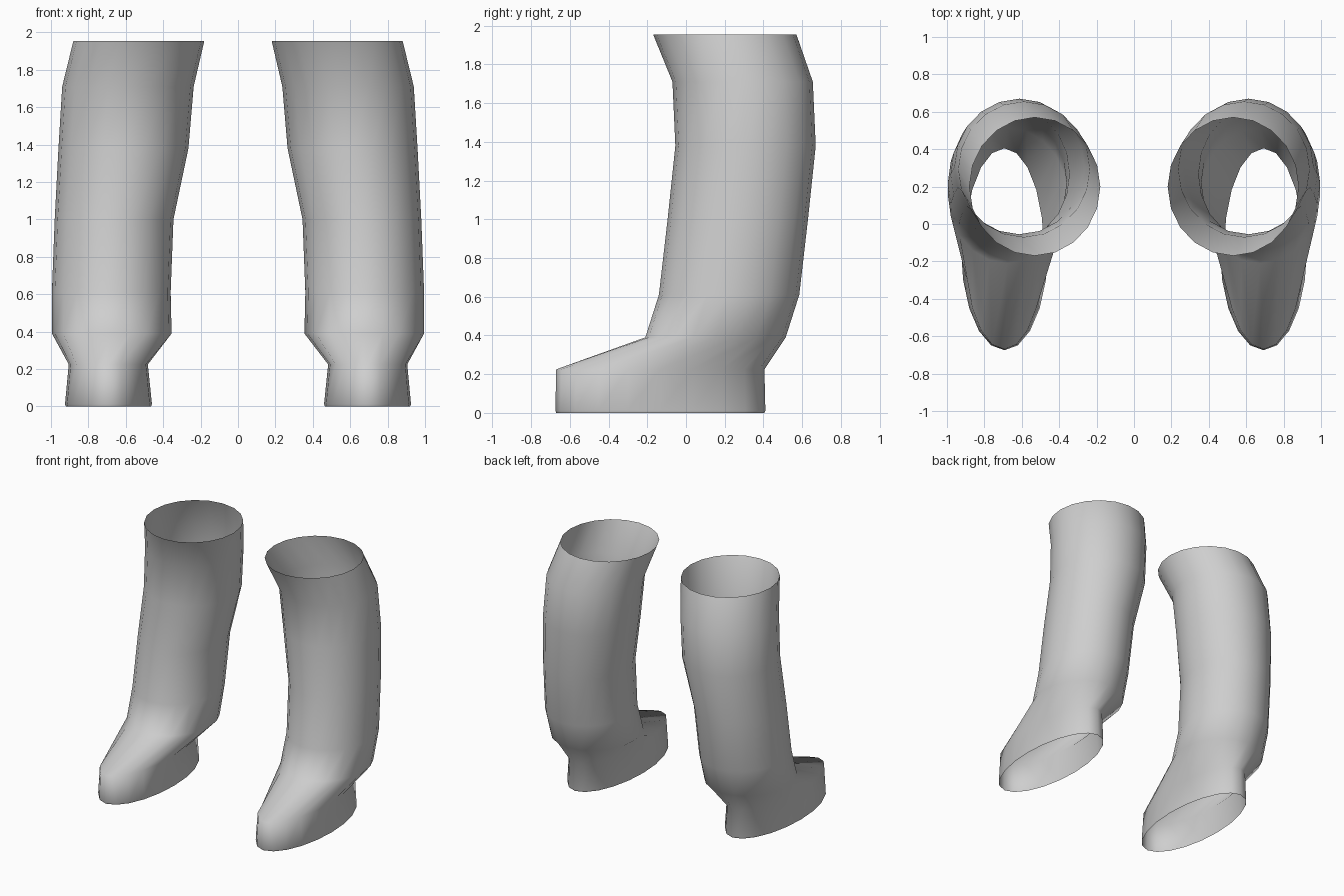
import bpy, bmesh, math

if "Cube" in bpy.data.objects:
    bpy.data.objects.remove(bpy.data.objects["Cube"])

SIDES = 20
# Ring sections from sole to cuff: z, x min, x max, y min, y max
RINGS = [
    (0.00, 0.465, 0.92, -0.67, 0.405),
    (0.012, 0.46, 0.925, -0.675, 0.41),
    (0.225, 0.482, 0.905, -0.67, 0.405),
    (0.39, 0.355, 0.995, -0.21, 0.515),
    (0.61, 0.36, 0.995, -0.14, 0.585),
    (1.00, 0.345, 0.98, -0.095, 0.63),
    (1.38, 0.265, 0.96, -0.055, 0.67),
    (1.71, 0.237, 0.94, -0.07, 0.655),
    (1.955, 0.18, 0.88, -0.17, 0.57),
]

grey = bpy.data.materials.new("light grey")
grey.diffuse_color = (0.62, 0.62, 0.62, 1)
grey.use_nodes = True
grey.node_tree.nodes["Principled BSDF"].inputs["Base Color"].default_value = grey.diffuse_color


def boot(name, side):
    """Open tube lofted through elliptical rings; side mirrors it in x."""
    bm = bmesh.new()
    loops = []
    for z, x0, x1, y0, y1 in RINGS:
        cx, cy, rx, ry = (x0 + x1) / 2, (y0 + y1) / 2, (x1 - x0) / 2, (y1 - y0) / 2
        loop = []
        for i in range(SIDES):
            a = 2 * math.pi * i / SIDES
            loop.append(bm.verts.new((side * (cx + rx * math.cos(a)), cy + ry * math.sin(a), z)))
        loops.append(loop)
    for low, high in zip(loops, loops[1:]):
        for i in range(SIDES):
            j = (i + 1) % SIDES
            quad = [low[i], low[j], high[j], high[i]]
            bm.faces.new(quad if side > 0 else quad[::-1]).smooth = True
    mesh = bpy.data.meshes.new(name)
    bm.to_mesh(mesh)
    bm.free()
    mesh.materials.append(grey)
    bpy.context.collection.objects.link(bpy.data.objects.new(name, mesh))


# Pair of boots, open at the cuff and the sole
boot("right_boot", 1)
boot("left_boot", -1)
